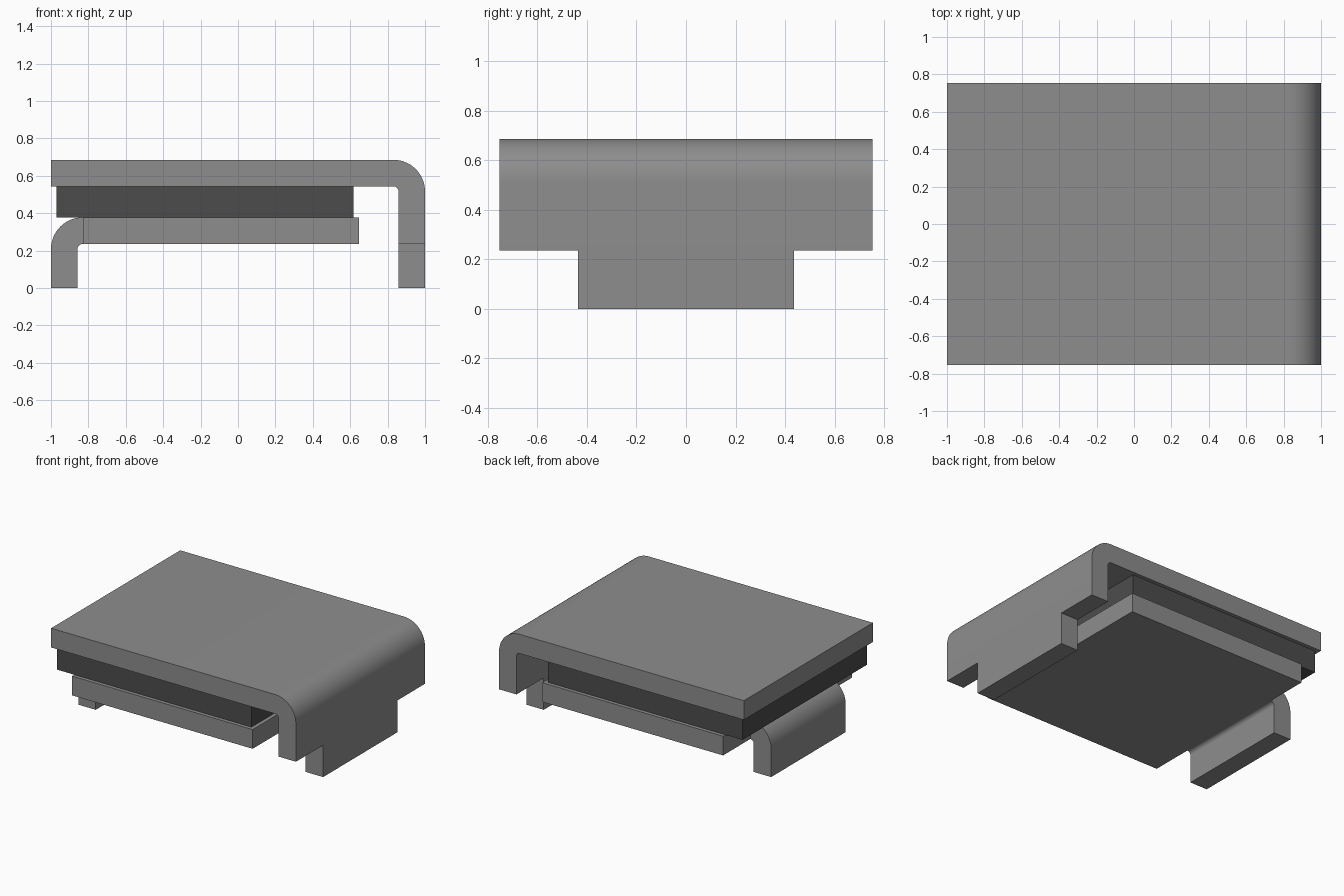
import bpy, bmesh, math

cube = bpy.data.objects.get("Cube")
if cube:
    bpy.data.objects.remove(cube, do_unlink=True)


def material(name, value):
    m = bpy.data.materials.new(name)
    m.use_nodes = True
    col = (value, value, value, 1)
    m.diffuse_color = col
    m.node_tree.nodes["Principled BSDF"].inputs["Base Color"].default_value = col
    return m


METAL = material("grey metal", 0.27)
BODY = material("dark body", 0.073)


def extrude_profile(name, points, half_width, mat):
    """Extrude an x-z outline symmetrically along y."""
    bm = bmesh.new()
    face = bm.faces.new([bm.verts.new((x, -half_width, z)) for x, z in points])
    ext = bmesh.ops.extrude_face_region(bm, geom=[face])
    new = [v for v in ext["geom"] if isinstance(v, bmesh.types.BMVert)]
    bmesh.ops.translate(bm, verts=new, vec=(0, 2 * half_width, 0))
    bmesh.ops.recalc_face_normals(bm, faces=bm.faces)
    me = bpy.data.meshes.new(name)
    bm.to_mesh(me)
    bm.free()
    me.materials.append(mat)
    ob = bpy.data.objects.new(name, me)
    bpy.context.collection.objects.link(ob)
    bpy.ops.object.select_all(action='DESELECT')
    bpy.context.view_layer.objects.active = ob
    ob.select_set(True)
    bpy.ops.object.shade_smooth_by_angle(angle=math.radians(30))
    return ob


def block(name, x0, x1, z0, z1, half_width, mat):
    return extrude_profile(name, [(x0, z0), (x1, z0), (x1, z1), (x0, z1)], half_width, mat)


def arc(cx, cz, r, a0, a1, n=16):
    angles = [math.radians(a0 + (a1 - a0) * i / n) for i in range(n + 1)]
    return [(cx + r * math.cos(a), cz + r * math.sin(a)) for a in angles]


T = 0.142            # sheet thickness
R_IN = 0.028         # inside bend radius
R_OUT = R_IN + T     # outside bend radius
BEND = 1 - R_OUT     # x of both bend centres
WIDTH, TAB = 0.753, 0.435
TOP, LOW_TOP, STEP = 0.686, 0.378, 0.235

# Wide upper lead: flat plate bent down on the +x side
cz = TOP - R_OUT
extrude_profile("upper_lead",
                [(-1, TOP - T), (-1, TOP)]
                + arc(BEND, cz, R_OUT, 90, 0)
                + [(1, STEP), (1 - T, STEP)]
                + arc(BEND, cz, R_IN, 0, 90), WIDTH, METAL)

# Narrow foot under the upper lead
block("upper_lead_foot", 1 - T, 1, 0, STEP, TAB, METAL)

# Body between the two leads
block("body", -0.97, 0.618, LOW_TOP, TOP - T, 0.726, BODY)

# Lower plate and its narrow bent foot on the -x side
block("lower_plate", -BEND, 0.647, LOW_TOP - T, LOW_TOP, WIDTH, METAL)
cz = LOW_TOP - R_OUT
extrude_profile("lower_lead_foot",
                arc(-BEND, cz, R_OUT, 90, 180)
                + [(-1, 0), (-1 + T, 0)]
                + arc(-BEND, cz, R_IN, 180, 90), TAB, METAL)
